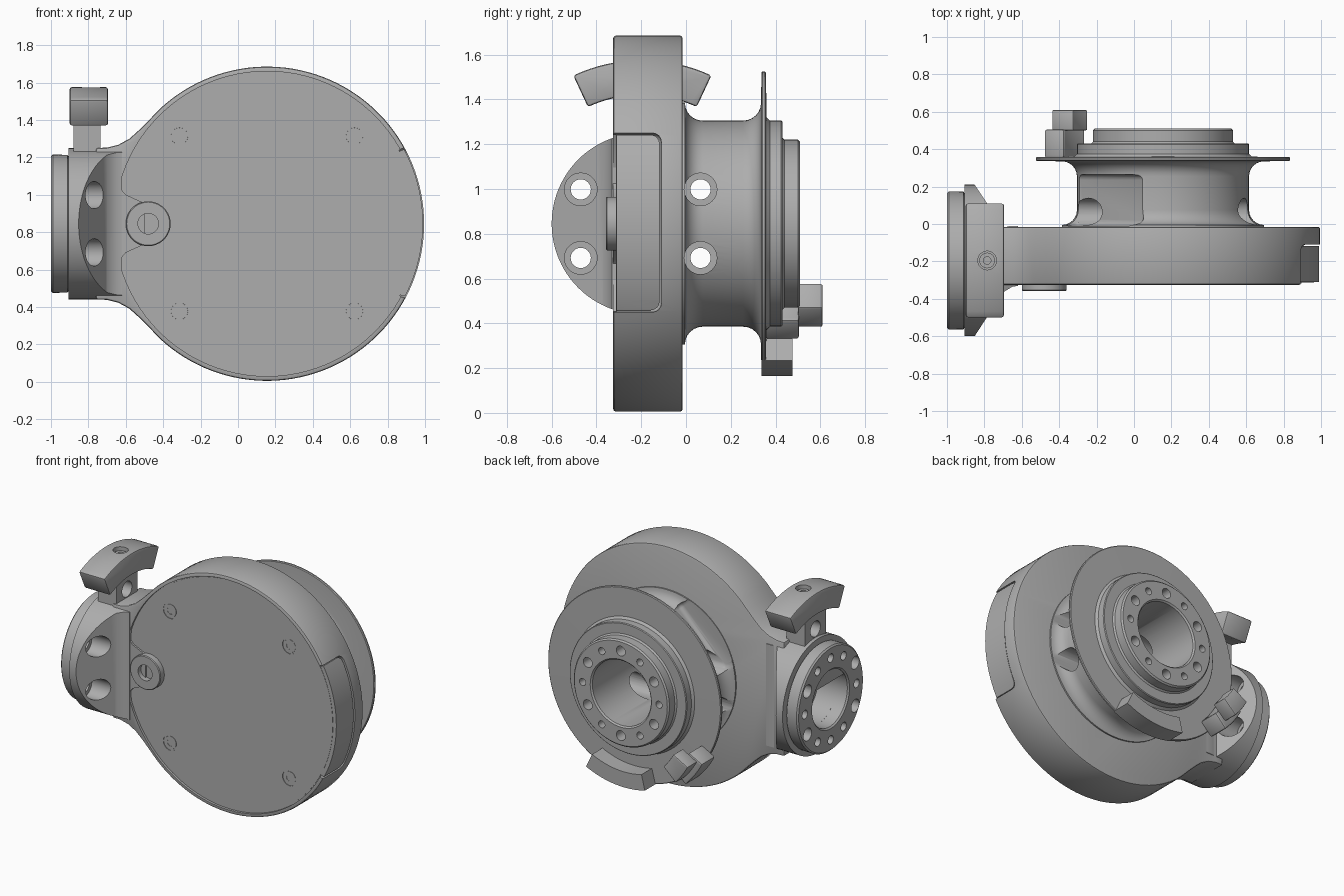
import bpy, bmesh, math
from math import cos, sin, radians, pi

if "Cube" in bpy.data.objects:
    bpy.data.objects.remove(bpy.data.objects["Cube"], do_unlink=True)

grey = bpy.data.materials.new("machined_grey")
grey.use_nodes = True
COLOR = (0.42, 0.42, 0.42, 1)
grey.diffuse_color = COLOR
grey.node_tree.nodes["Principled BSDF"].inputs["Base Color"].default_value = COLOR

MAIN = (0.155, 0.845)    # main axis, (x, z)
SIDE = (-0.195, 0.845)   # side axis, (y, z)
parts = []


def place(axis, u, v, t):
    return {"X": (t, u, v), "Y": (u, t, v), "Z": (u, v, t)}[axis]


def finish(name, bm):
    bmesh.ops.recalc_face_normals(bm, faces=bm.faces)
    mesh = bpy.data.meshes.new(name)
    bm.to_mesh(mesh)
    bm.free()
    mesh.materials.append(grey)
    ob = bpy.data.objects.new(name, mesh)
    bpy.context.collection.objects.link(ob)
    parts.append(ob)
    return ob


def prism(name, pts, axis, a, b):
    """Extrude a flat outline along an axis."""
    bm = bmesh.new()
    ends = [[bm.verts.new(place(axis, u, v, t)) for u, v in pts] for t in (a, b)]
    bm.faces.new(ends[0])
    bm.faces.new(ends[1])
    n = len(pts)
    for i in range(n):
        j = (i + 1) % n
        bm.faces.new((ends[0][i], ends[0][j], ends[1][j], ends[1][i]))
    return finish(name, bm)


def arc(c, r, a, b, n):
    return [(c[0] + r * cos(radians(a + (b - a) * i / n)),
             c[1] + r * sin(radians(a + (b - a) * i / n))) for i in range(n + 1)]


def cyl(name, c, r, axis, a, b, n=32):
    return prism(name, arc(c, r, 0, 360, n)[:-1], axis, a, b)


def sector(name, c, r0, r1, a0, a1, axis, a, b):
    return prism(name, arc(c, r1, a0, a1, 16) + arc(c, r0, a1, a0, 16), axis, a, b)


def lathe(name, c, axis, profile, n=96):
    """Spin a closed (position, radius) loop round an axis."""
    bm = bmesh.new()
    rings = []
    for k in range(n):
        t = 2 * pi * k / n
        rings.append([bm.verts.new(place(axis, c[0] + r * cos(t), c[1] + r * sin(t), p))
                      for p, r in profile])
    m = len(profile)
    for k in range(n):
        p, q = rings[k], rings[(k + 1) % n]
        for i in range(m):
            j = (i + 1) % m
            bm.faces.new((p[i], p[j], q[j], q[i]))
    return finish(name, bm)


def apply_mod(ob, mod):
    bpy.context.view_layer.objects.active = ob
    with bpy.context.temp_override(object=ob, active_object=ob, selected_objects=[ob]):
        bpy.ops.object.modifier_apply(modifier=mod.name)


def bevel(ob, width, segments=2):
    m = ob.modifiers.new("bevel", "BEVEL")
    m.width, m.segments, m.limit_method = width, segments, "ANGLE"
    m.angle_limit = radians(40)
    apply_mod(ob, m)


def boolean(ob, tool, op="DIFFERENCE", keep=False):
    m = ob.modifiers.new("cut", "BOOLEAN")
    m.operation, m.solver, m.object = op, "EXACT", tool
    apply_mod(ob, m)
    if not keep:
        parts.remove(tool)
        bpy.data.objects.remove(tool, do_unlink=True)


# Main housing: round case with a neck reaching to the side joint
neck = [(-0.47, 1.405), (-0.53, 1.345), (-0.58, 1.3), (-0.64, 1.267), (-0.7, 1.252), (-0.76, 1.25)]
mirrored = [(x, 2 * MAIN[1] - z) for x, z in reversed(neck)]
case = prism("main_case", arc(MAIN, 0.84, -133, 133, 96) + neck + mirrored, "Y", -0.325, -0.015)
bevel(case, 0.012)
boolean(case, cyl("cover_recess", MAIN, 0.815, "Y", -0.4, -0.308, 96))
boolean(case, cyl("case_bore", MAIN, 0.23, "Y", -0.2, 0.1, 64))


def side_window(name, grow, y0):
    ob = prism(name, [(0.85, y0), (1.1, y0), (1.1, -0.11 + grow), (0.85, -0.11 + grow)],
               "Z", 0.45 - grow, 1.25 + grow)
    bevel(ob, 0.04, 4)
    return ob


# Side window with a nearly flush insert
boolean(case, side_window("window_cutter", 0, -0.5))
insert = cyl("side_insert", MAIN, 0.834, "Y", -0.31, -0.05, 120)
boolean(insert, side_window("insert_limit", -0.008, -0.5), "INTERSECT")

# Front cover with four screws, and the land round the pivot boss
cover = cyl("front_cover", MAIN, 0.808, "Y", -0.312, -0.27, 96)
for sx in (-1, 1):
    for sz in (-1, 1):
        c = (MAIN[0] + sx * 0.468, MAIN[1] + sz * 0.468)
        boolean(cover, cyl("screw_seat", c, 0.055, "Y", -0.4, -0.285))
        lathe("cover_screw", c, "Y", [(-0.31, 0.025), (-0.31, 0.045), (-0.28, 0.05), (-0.28, 0.025)], 24)
land = prism("boss_land", [(-0.7, 1.04), (-0.63, 1.035), (-0.6, 1.0), (-0.5, 0.955),
                           (-0.5, 0.735), (-0.6, 0.69), (-0.63, 0.655), (-0.7, 0.65)],
             "Y", -0.325, -0.28)
lathe("pivot_boss", (-0.48, 0.845), "Y",
      [(-0.31, 0.055), (-0.357, 0.055), (-0.357, 0.115), (-0.352, 0.12), (-0.3, 0.12), (-0.3, 0.055)], 48)

# Back drum with filleted ends, thin flange and output hub
lower = [(0.075 - 0.08 * sin(radians(a)), 0.54 - 0.08 * cos(radians(a))) for a in range(90, -1, -15)]
upper = [(0.255 + 0.08 * sin(radians(a)), 0.54 - 0.08 * cos(radians(a))) for a in range(0, 91, 15)]
drum = lathe("back_drum", MAIN, "Y", [(-0.02, 0.23), (-0.02, 0.54)] + lower + upper + [
    (0.337, 0.675), (0.342, 0.68), (0.352, 0.68), (0.357, 0.675), (0.36, 0.475), (0.375, 0.46),
    (0.425, 0.46), (0.43, 0.455), (0.43, 0.385), (0.44, 0.375),
    (0.5, 0.375), (0.51, 0.365), (0.51, 0.24), (0.5, 0.23)])

# Flat access pocket on the drum, facing up and outward
d = 0.7071
pocket = [(MAIN[0] - d * r + d * s, MAIN[1] + d * r + d * s)
          for r, s in ((0.39, -0.26), (0.8, -0.26), (0.8, 0.26), (0.39, 0.26))]
pocket_cutter = prism("pocket_cutter", pocket, "Y", -0.01, 0.265)
bevel(pocket_cutter, 0.03, 3)
boolean(drum, pocket_cutter)

# Side joint housing: a drum trimmed to a wedge that meets the neck
housing = cyl("joint_housing", SIDE, 0.405, "X", -0.905, -0.62, 96)
wedge = prism("wedge_limit", [(-0.95, 0.23), (-0.865, 0.23), (-0.7, -0.02), (-0.67, -0.012), (-0.6, -0.012),
                              (-0.6, -0.328), (-0.65, -0.335), (-0.7, -0.365), (-0.865, -0.62), (-0.95, -0.62)],
              "Z", 0.3, 1.4)
boolean(housing, wedge, "INTERSECT")
boolean(housing, cyl("joint_bore", SIDE, 0.2, "X", -1.1, -0.76, 48))
ring = lathe("joint_flange", SIDE, "X", [
    (-0.9, 0.2), (-0.9, 0.35), (-0.912, 0.368), (-0.99, 0.37), (-1.0, 0.36), (-1.0, 0.21), (-0.99, 0.2)])
# Flat side of the joint bore
prism("bore_flat", [(-0.36, 0.955), (-0.03, 0.955), (-0.03, 1.05), (-0.36, 1.05)], "X", -0.985, -0.77)

# Access bores and bolt holes of the side joint
for y in (SIDE[0] - 0.275, 0.065):
    for dz in (-0.153, 0.153):
        c = (y, SIDE[1] + dz)
        access = cyl("access_bore", c, 0.073, "X", -0.87, 1.2)
        boolean(housing, access, keep=True)
        boolean(drum, access)
        bolt = cyl("bolt_bore", c, 0.045, "X", -1.1, -0.7)
        boolean(housing, bolt, keep=True)
        boolean(ring, bolt)
for a in (0, 60, 90, 120, 180, 240, 270, 300):
    c = (SIDE[0] + 0.29 * cos(radians(a)), SIDE[1] + 0.29 * sin(radians(a)))
    boolean(ring, cyl("flange_hole", c, 0.03, "X", -1.1, -0.93, 20))

# Bolt holes of the output hub
for a in range(0, 360, 30):
    c = (MAIN[0] + 0.3 * cos(radians(a)), MAIN[1] + 0.3 * sin(radians(a)))
    boolean(drum, cyl("hub_hole", c, 0.035 if a % 60 else 0.025, "Y", 0.42, 0.7, 20))

# Arched stop block on its stem
stop = sector("stop_block", SIDE, 0.575, 0.73, 65, 115, "X", -0.9, -0.695)
bevel(stop, 0.012)
boolean(stop, cyl("stop_screw_hole", (-0.785, SIDE[0]), 0.05, "Z", 1.48, 1.8))
lathe("stop_screw", (-0.785, SIDE[0]), "Z", [(1.47, 0.02), (1.55, 0.02), (1.55, 0.042), (1.47, 0.042)], 20)
stem = prism("stop_stem", [(-0.315, 1.15), (-0.075, 1.15), (-0.075, 1.45), (-0.315, 1.45)], "X", -0.88, -0.735)
boolean(stem, cyl("stem_hole", (SIDE[0], 1.31), 0.055, "X", -1, -0.6))

# Flange stops: bottom rim tab and two-step catch
sector("rim_tab", MAIN, 0.57, 0.68, 256, 296, "Y", 0.337, 0.475)
catch = sector("catch_base", MAIN, 0.6, 0.72, 208, 226, "Y", 0.355, 0.505)
top = sector("catch_top", MAIN, 0.55, 0.68, 209, 223, "Y", 0.5, 0.61)
for ob in (catch, top):
    bevel(ob, 0.015)

# Smooth round surfaces, keep machined edges crisp
bpy.ops.object.select_all(action="DESELECT")
for ob in parts:
    ob.select_set(True)
bpy.context.view_layer.objects.active = case
bpy.ops.object.shade_smooth_by_angle(angle=radians(32))
